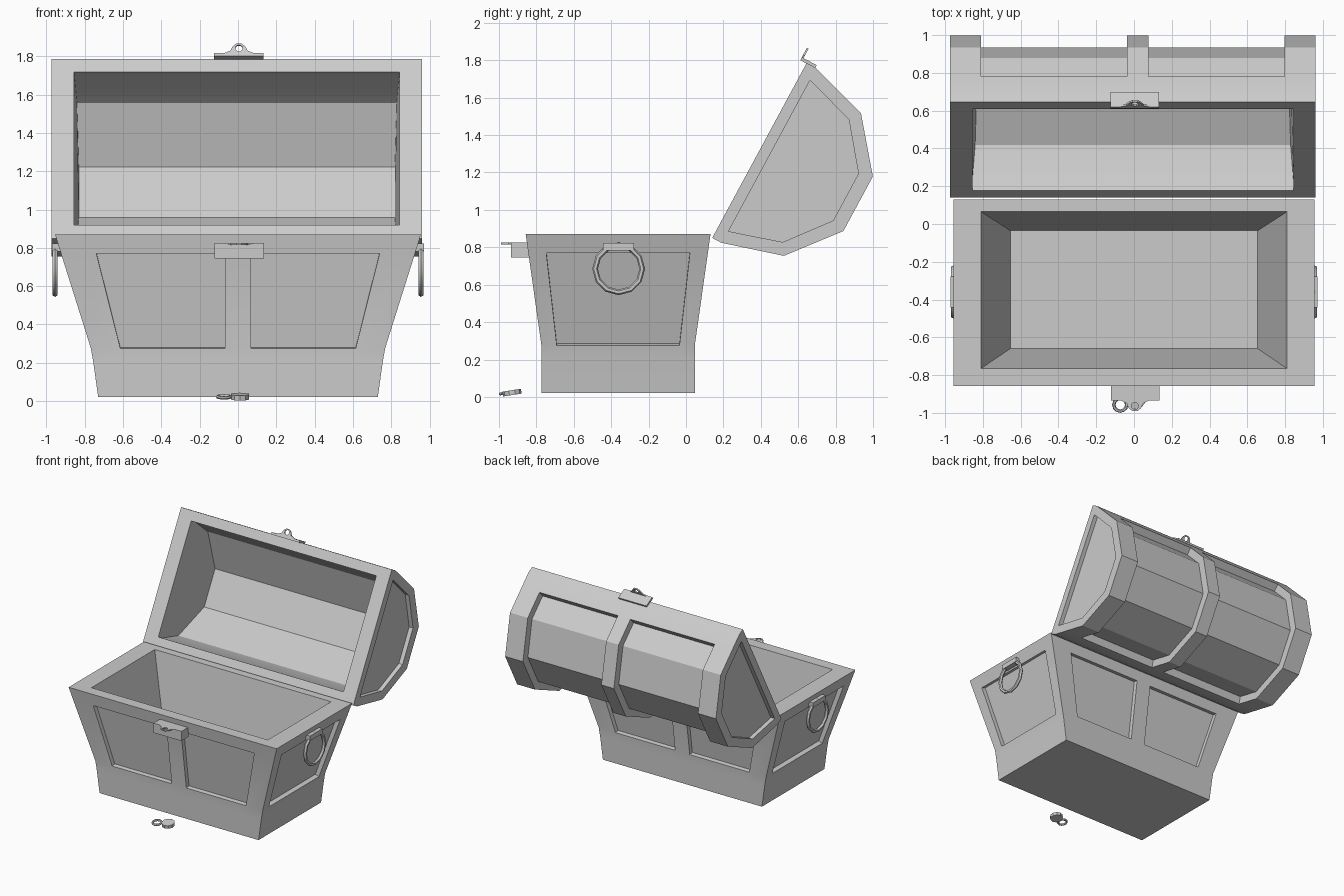
import bpy, bmesh, math
from mathutils import Matrix, Vector

cube = bpy.data.objects.get("Cube")
if cube:
    bpy.data.objects.remove(cube, do_unlink=True)

GREY = (0.6, 0.6, 0.6, 1.0)
mat = bpy.data.materials.new("plain grey")
mat.use_nodes = True
mat.diffuse_color = GREY
mat.node_tree.nodes["Principled BSDF"].inputs["Base Color"].default_value = GREY


def finish(obj, name):
    obj.name = name
    obj.data.materials.clear()
    obj.data.materials.append(mat)
    bpy.ops.object.select_all(action='DESELECT')
    obj.select_set(True)
    bpy.context.view_layer.objects.active = obj
    bpy.ops.object.shade_smooth_by_angle(angle=math.radians(30))
    return obj


def build(name, polys, recessed=(), depth=0.035):
    """Mesh from polygons sharing corners; the recessed polygons are sunk inwards."""
    bm, cache = bmesh.new(), {}

    def face(poly):
        vs = []
        for p in poly:
            key = tuple(round(c, 4) for c in p)
            if key not in cache:
                cache[key] = bm.verts.new(p)
            if cache[key] not in vs:
                vs.append(cache[key])
        return bm.faces.new(vs) if len(vs) > 2 else None

    for p in polys:
        face(p)
    sunk = [face(p) for p in recessed]
    bmesh.ops.recalc_face_normals(bm, faces=bm.faces[:])
    if sunk:
        bmesh.ops.inset_individual(bm, faces=sunk, thickness=0.0, depth=-depth)
    mesh = bpy.data.meshes.new(name)
    bm.to_mesh(mesh)
    bm.free()
    obj = bpy.data.objects.new(name, mesh)
    bpy.context.collection.objects.link(obj)
    return finish(obj, name)


def loft(rings, closed=True):
    """Quads between successive rings of equal length."""
    polys = []
    for a, b in zip(rings, rings[1:]):
        n = len(a)
        for i in range(n if closed else n - 1):
            j = (i + 1) % n
            polys.append([a[i], a[j], b[j], b[i]])
    return polys


def box(name, x0, x1, y0, y1, z0, z1, to_world=lambda p: p):
    rings = [[to_world(p) for p in ((x0, y0, z), (x1, y0, z), (x1, y1, z), (x0, y1, z))]
             for z in (z0, z1)]
    return build(name, loft(rings) + rings)


# ---- chest base: flared walls with sunk panels, open hollow inside ----
YC = -0.363
ROWS = [(0.02, 0.73, 0.41), (0.20, 0.755, 0.41), (0.275, 0.768, 0.41),
        (0.77, 0.924, 0.48), (0.87, 0.955, 0.494)]   # z, half width, half depth


def rect(hx, y0, y1, z):
    return [(-hx, y0, z), (hx, y0, z), (hx, y1, z), (-hx, y1, z)]


rim = rect(0.81, -0.765, 0.065, 0.87)
floor = rect(0.655, -0.66, -0.035, 0.27)
polys, panels, bottom = loft([rim, floor]) + [floor], [], []
for k in range(4):                                  # front, right, back, left
    wide, s = k % 2 == 0, -1 if k in (0, 3) else 1
    turn = 1 if k < 2 else -1                       # walk round counter-clockwise
    grid = []
    for z, hx, hy in ROWS:
        if wide:
            cols = [-hx, -0.8 * hx, -0.067, 0.067, 0.8 * hx, hx]
            row = [(c, YC + s * hy, z) for c in cols]
        else:
            row = [(s * hx, YC + c, z) for c in (-hy, -0.8 * hy, 0.8 * hy, hy)]
        grid.append(row[::turn])
    for r in range(4):
        for c in range(len(grid[0]) - 1):
            quad = [grid[r][c], grid[r][c + 1], grid[r + 1][c + 1], grid[r + 1][c]]
            (panels if r == 2 and c in (1, 3) else polys).append(quad)
    bottom += grid[0][:-1]
    polys.append(grid[-1] + [rim[(k + 1) % 4], rim[k]])
polys.append(bottom)
build("chest_base", polys, panels)


# ---- lid: u runs along the opening from the hinge, v away from it ----
def lid_space(p):
    x, u, v = p
    return (x, 0.14 + 0.475 * u + 0.88 * v, 0.85 + 0.88 * u - 0.475 * v)


DEPTH = 1.063


def section(half, x):
    """Mirror half a profile and place it at x."""
    pts = half + [(DEPTH - u, v) for u, v in reversed(half)]
    return [lid_space((x, u, v)) for u, v in pts]


FULL = [(0, 0), (0, 0.053), (0.036, 0.175), (0.036, 0.175), (0.098, 0.383), (0.366, 0.6)]
SUNK = [(0, 0), (0, 0.053), (0.036, 0.175), (0.096, 0.160), (0.152, 0.348), (0.388, 0.538)]
CAP = [(0.073, 0.06), (0.073, 0.06), (0.106, 0.17), (0.106, 0.17), (0.16, 0.343), (0.389, 0.525)]
X = [-0.974, -0.81, -0.037, 0.078, 0.798, 0.961]    # edges of the three bands

rings = [section(CAP, X[0] + 0.035), section(CAP, X[0])]
for i, x in enumerate(X):
    pair = [section(FULL, x), section(SUNK, x)]
    if i in (0, 5):
        pair = pair[:1]
    rings += pair if i % 2 else pair[::-1]
rings += [section(CAP, X[5]), section(CAP, X[5] - 0.035)]
polys = loft(rings[1:-1], closed=False)
polys += loft(rings[:2]) + loft(rings[-2:]) + [rings[0], rings[-1]]
# end frames along the opening edge
for a, b in ((rings[1], rings[2]), (rings[-2], rings[-3])):
    polys.append([a[0], a[-1], b[-1], b[0]])

# hollow inside the lid, tapering slightly from the lip
HOLLOW = [(0.078, 0), (0.078, 0.06), (0.125, 0.25), (0.382, 0.48)]


def inner(s):
    ring = section(HOLLOW, 0)
    inset = [0.85, 0.85, 0.835, 0.825]
    inset += inset[::-1]
    return [(s * w - 0.006, p[1], p[2]) for p, w in zip(ring, inset)]


left, right = inner(-1), inner(1)
polys += loft([left, right], closed=False) + [left, right]
edges = rings[2:-2]
polys.append([r[0] for r in edges] + [right[0], left[0]])
polys.append([r[-1] for r in edges] + [right[-1], left[-1]])
for ring, hollow in ((edges[0], left), (edges[-1], right)):
    polys.append([ring[0], ring[-1], hollow[-1], hollow[0]])
build("lid", polys)


# ---- clasp: a plate on each half with a pierced tongue ----
def tongue(name, to_world, thick=0.01):
    half = [(-0.085, 0), (-0.045, 0.018), (-0.032, 0.045), (-0.014, 0.06)]
    outer = half + [(-a, b) for a, b in reversed(half)]
    hole = []
    for i in range(8):
        a = math.radians(247.5 - 45 * i)
        hole.append((0.02 * math.cos(a), 0.033 + 0.02 * math.sin(a)))
    loops = [(outer, 0), (outer, thick), (hole, thick), (hole, 0), (outer, 0)]
    build(name, loft([[to_world((a + 0.005, b, t)) for a, b in pts] for pts, t in loops]))


box("base_clasp", -0.122, 0.135, -0.935, -0.84, 0.745, 0.825)
tongue("base_clasp_tongue", lambda p: (p[0], -0.93 - p[1], 0.825 - p[2]))
box("lid_clasp", -0.125, 0.132, 1.06, 1.078, -0.037, 0.053, lid_space)
tongue("lid_clasp_tongue", lambda p: lid_space((p[0], 1.075 + p[1], -0.037 + p[2])))

# ---- ring handles hanging at both ends ----
for side, s in (("left", 1), ("right", -1)):
    bpy.ops.mesh.primitive_torus_add(
        major_segments=12, minor_segments=6, major_radius=0.126, minor_radius=0.015,
        location=(s * 0.955, -0.36, 0.685), rotation=(0, math.pi / 2, 0))
    finish(bpy.context.object, side + "_handle_ring")
    x0, x1 = sorted((s * 0.88, s * 0.972))
    box(side + "_handle_mount", x0, x1, -0.443, -0.278, 0.782, 0.822)

# ---- padlock lying on the ground, slightly tilted ----
tilt = Matrix.Rotation(math.radians(9), 4, 'X')
bpy.ops.mesh.primitive_cylinder_add(vertices=10, radius=0.05, depth=0.026,
                                    location=(0.01, -0.93, 0.023), rotation=(math.radians(9), 0, 0))
finish(bpy.context.object, "padlock_body")
bpy.ops.mesh.primitive_torus_add(major_segments=12, minor_segments=6, major_radius=0.034,
                                 minor_radius=0.009, location=(-0.073, -0.957, 0.022),
                                 rotation=(math.radians(9), 0, 0))
finish(bpy.context.object, "padlock_shackle")
